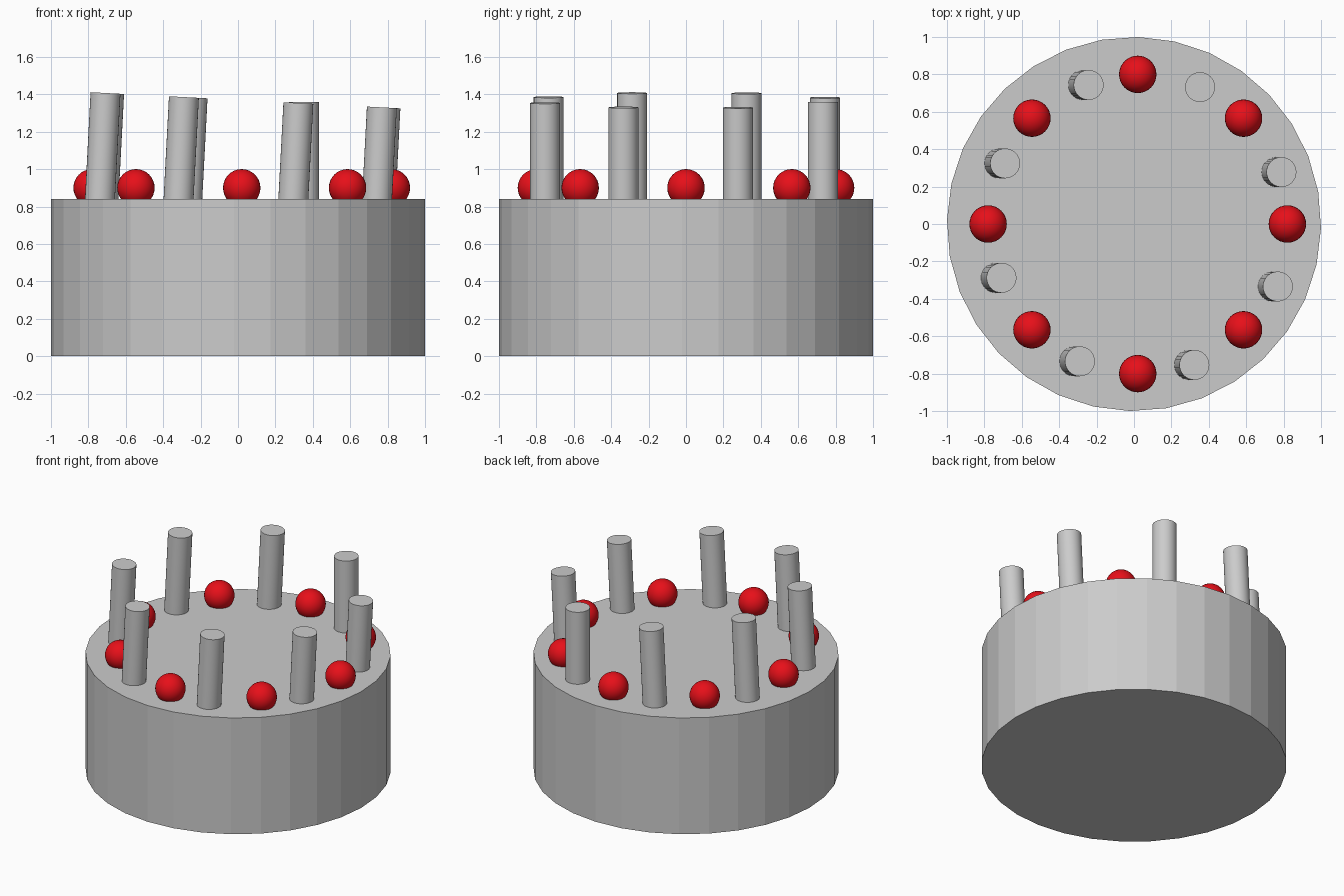
import bpy
from math import radians, sin, cos
from mathutils import Vector, Matrix

if "Cube" in bpy.data.objects:
    bpy.data.objects.remove(bpy.data.objects["Cube"])

CAKE_HEIGHT = 0.84
red = bpy.data.materials.new("cherry_red")
red.diffuse_color = (0.8, 0.005, 0.01, 1)
red.use_nodes = True
red.node_tree.nodes["Principled BSDF"].inputs["Base Color"].default_value = red.diffuse_color


def candle(name, top, lean):
    """Candle with a given top centre, leaning towards +x, sunk into the cake."""
    length = 0.75
    rot = Matrix.Rotation(lean, 3, 'Y')
    centre = Vector(top) - rot @ Vector((0, 0, length / 2))
    bpy.ops.mesh.primitive_cylinder_add(vertices=32, radius=0.08, depth=length,
                                        location=centre, rotation=(0, lean, 0))
    bpy.context.object.name = name
    bpy.ops.object.shade_smooth_by_angle(angle=radians(30))


# Cake body: faceted 32-sided drum
bpy.ops.mesh.primitive_cylinder_add(vertices=32, radius=1, depth=CAKE_HEIGHT,
                                    location=(0, 0, CAKE_HEIGHT / 2),
                                    rotation=(0, 0, radians(-1.3)))
bpy.context.object.name = "cake_body"

# Ring of cherries
for i in range(8):
    a = radians(45 * i)
    bpy.ops.mesh.primitive_uv_sphere_add(segments=32, ring_count=16, radius=0.1,
                                         location=(0.02 + 0.8 * cos(a), 0.8 * sin(a), 0.9))
    cherry = bpy.context.object
    cherry.name = f"cherry_{i + 1}"
    cherry.data.materials.append(red)
    bpy.ops.object.shade_smooth()

# Ring of candles, tilted as a whole; one stands upright
for i in range(8):
    a = radians(20.7 + 45 * i)
    if i == 1:
        candle("candle_upright", (0.353, 0.732, 1.36), 0)
    else:
        x, y = 0.04 + 0.8 * cos(a), 0.8 * sin(a) - 0.005
        candle(f"candle_{i + 1}", (x, y, 1.37 - 0.052 * x), radians(3))
